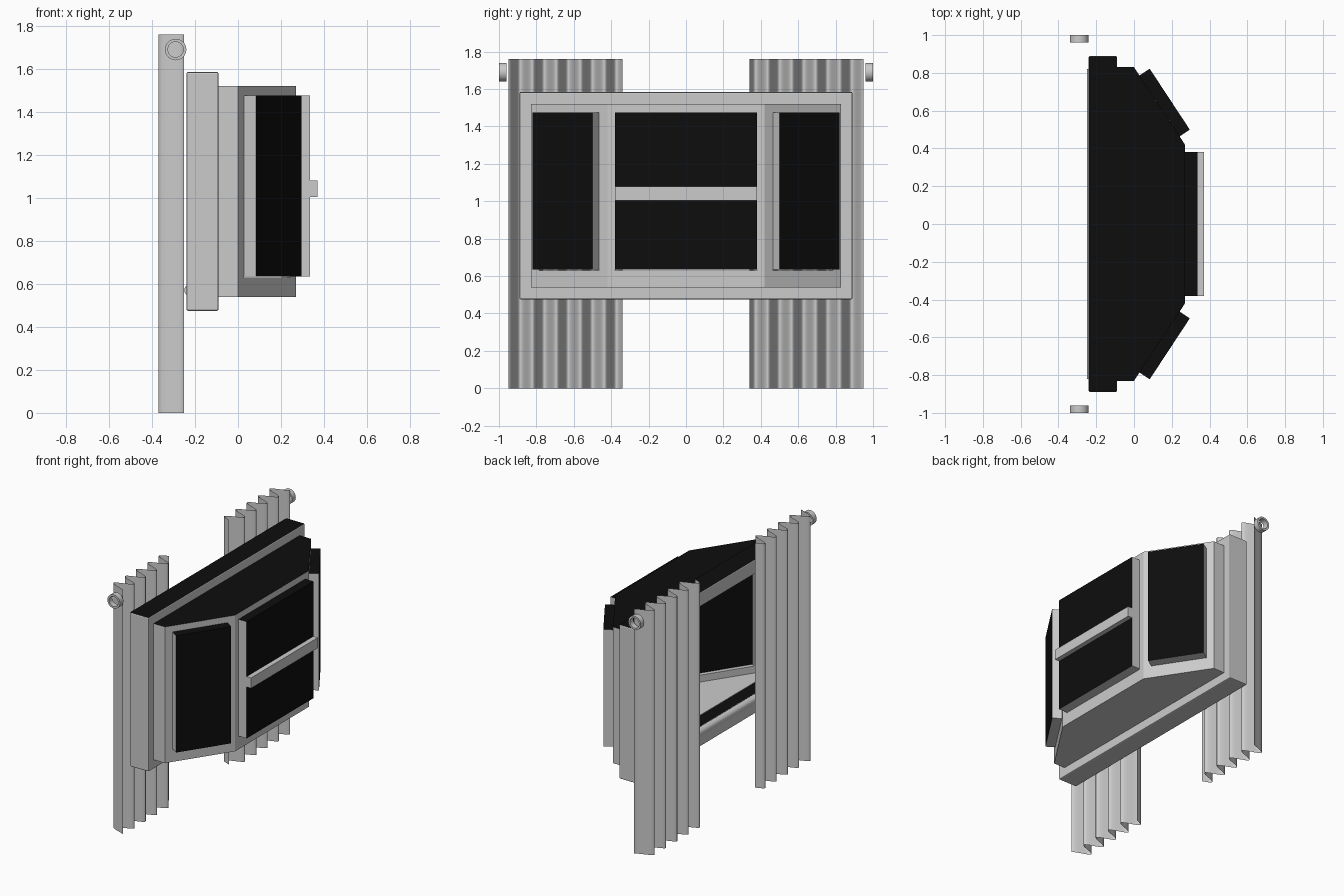
import bpy, bmesh, math
from mathutils import Matrix, Vector

if "Cube" in bpy.data.objects:
    bpy.data.objects.remove(bpy.data.objects["Cube"])

black = bpy.data.materials.new("dark_glass")
black.diffuse_color = (0.004, 0.004, 0.004, 1)
black.use_nodes = True
black.node_tree.nodes["Principled BSDF"].inputs["Base Color"].default_value = black.diffuse_color
grey = bpy.data.materials.new("grey_paint")
grey.diffuse_color = (0.8, 0.8, 0.8, 1)
grey.use_nodes = True
grey.node_tree.nodes["Principled BSDF"].inputs["Base Color"].default_value = grey.diffuse_color


def finish(name, bm, dark_top=False, dark_axis=None, closed=True):
    if closed:
        bmesh.ops.recalc_face_normals(bm, faces=bm.faces)
    bm.normal_update()
    for f in bm.faces:
        top = dark_top and f.normal.z > 0.9
        pane = dark_axis is not None and abs(f.normal.dot(dark_axis)) > 0.9
        f.material_index = 1 if top or pane else 0
    me = bpy.data.meshes.new(name)
    bm.to_mesh(me)
    bm.free()
    ob = bpy.data.objects.new(name, me)
    bpy.context.collection.objects.link(ob)
    if dark_top or dark_axis is not None:
        me.materials.append(grey)
        me.materials.append(black)
    return ob


def prism(name, pts, z0, z1, **kw):
    bm = bmesh.new()
    lo = [bm.verts.new((x, y, z0)) for x, y in pts]
    hi = [bm.verts.new((x, y, z1)) for x, y in pts]
    bm.faces.new(lo)
    bm.faces.new(hi)
    for i in range(len(pts)):
        j = (i + 1) % len(pts)
        bm.faces.new((lo[i], lo[j], hi[j], hi[i]))
    return finish(name, bm, **kw)


def box(name, x0, x1, y0, y1, z0, z1, **kw):
    return prism(name, [(x0, y0), (x1, y0), (x1, y1), (x0, y1)], z0, z1, **kw)


def ring(name, place, outer, inner, d0, d1, **kw):
    """Rectangular frame; rects are (u0, u1, z0, z1), depth runs d0..d1."""
    bm = bmesh.new()
    loops = []
    for (u0, u1, z0, z1), d in ((outer, d0), (outer, d1), (inner, d1), (inner, d0)):
        loops.append([bm.verts.new(place(u, d, z))
                      for u, z in ((u0, z0), (u1, z0), (u1, z1), (u0, z1))])
    for a in range(4):
        la, lb = loops[a], loops[(a + 1) % 4]
        for i in range(4):
            j = (i + 1) % 4
            bm.faces.new((la[i], la[j], lb[j], lb[i]))
    return finish(name, bm, **kw)


# Rear frame around the opening
rear = ring("rear_frame", lambda u, d, z: Vector((d, u, z)),
            (-0.89, 0.89, 0.475, 1.585), (-0.78, 0.78, 0.58, 1.48),
            -0.24, -0.09, dark_top=True)
bev = rear.modifiers.new("soft_edges", 'BEVEL')
bev.width = 0.008
bev.segments = 2

# Roof and floor of the bay
outline = [(-0.09, -0.83), (0, -0.83), (0.27, -0.42),
           (0.27, 0.42), (0, 0.83), (-0.09, 0.83)]
prism("bay_roof", outline, 1.48, 1.52, dark_top=True)
prism("bay_floor", outline, 0.54, 0.58)

# Short side walls
for s, tag in ((-1, "front"), (1, "back")):
    ys = sorted((s * 0.78, s * 0.83))
    box("side_wall_" + tag, -0.09, 0, ys[0], ys[1], 0.58, 1.48)


# Three window walls, each with a projecting dark sash
def window_wall(tag, a, b, half):
    a, b = Vector(a), Vector(b)
    mid, u = (a + b) / 2, (b - a).normalized()
    n = Vector((u.y, -u.x))
    L = (b - a).length / 2

    def place(t, d, z):
        p = mid + u * t + n * d
        return Vector((p.x, p.y, z))

    ring("wall_" + tag, place, (-L, L, 0.58, 1.48),
         (-half, half, 0.63, 1.475), -0.04, 0)
    corners = [place(t, d, 0).xy for t, d in
               ((-half, -0.02), (half, -0.02), (half, 0.065), (-half, 0.065))]
    prism("sash_" + tag, corners, 0.635, 1.475, dark_top=True,
          dark_axis=Vector((n.x, n.y, 0)))


window_wall("front", outline[1], outline[2], 0.193)
window_wall("middle", outline[2], outline[3], 0.38)
window_wall("back", outline[3], outline[4], 0.193)

# Crossbar on the middle window
box("crossbar", 0.30, 0.37, -0.38, 0.38, 1.005, 1.08)

# Rounded bead along the rear sill
bm = bmesh.new()
bmesh.ops.create_cone(bm, cap_ends=True, segments=16, radius1=0.028, radius2=0.028,
                      depth=1.64, matrix=Matrix.Translation((-0.222, 0, 0.57))
                      @ Matrix.Rotation(math.pi / 2, 4, 'X'))
finish("sill_bead", bm)

# Pleated curtains and open rod ends
for s, tag in ((-1, "front"), (1, "back")):
    bm = bmesh.new()
    steps, prev = 76, None
    for i in range(steps + 1):
        t = i / steps
        x = -0.31 + 0.06 * math.cos(t * 4.75 * 2 * math.pi)
        y = s * (0.95 - 0.61 * t)
        cur = [bm.verts.new((x, y, z)) for z in (0, 1.76)]
        if prev:
            q = (prev[0], cur[0], cur[1], prev[1])
            bm.faces.new(q if s < 0 else q[::-1])
        prev = cur
    ob = finish("curtain_" + tag, bm, closed=False)
    ob.data.shade_smooth()

    bm = bmesh.new()
    rows = []
    for r, y in ((0.05, 0.96), (0.05, 1.0), (0.036, 1.0), (0.036, 0.96)):
        rows.append([bm.verts.new((-0.29 + r * math.cos(k * math.pi / 12), s * y,
                                   1.69 + r * math.sin(k * math.pi / 12)))
                     for k in range(24)])
    for a in range(4):
        ra, rb = rows[a], rows[(a + 1) % 4]
        for k in range(24):
            m = (k + 1) % 24
            bm.faces.new((ra[k], ra[m], rb[m], rb[k]))
    ob = finish("rod_end_" + tag, bm)
    bpy.context.view_layer.objects.active = ob
    bpy.ops.object.select_all(action='DESELECT')
    ob.select_set(True)
    bpy.ops.object.shade_smooth_by_angle()
